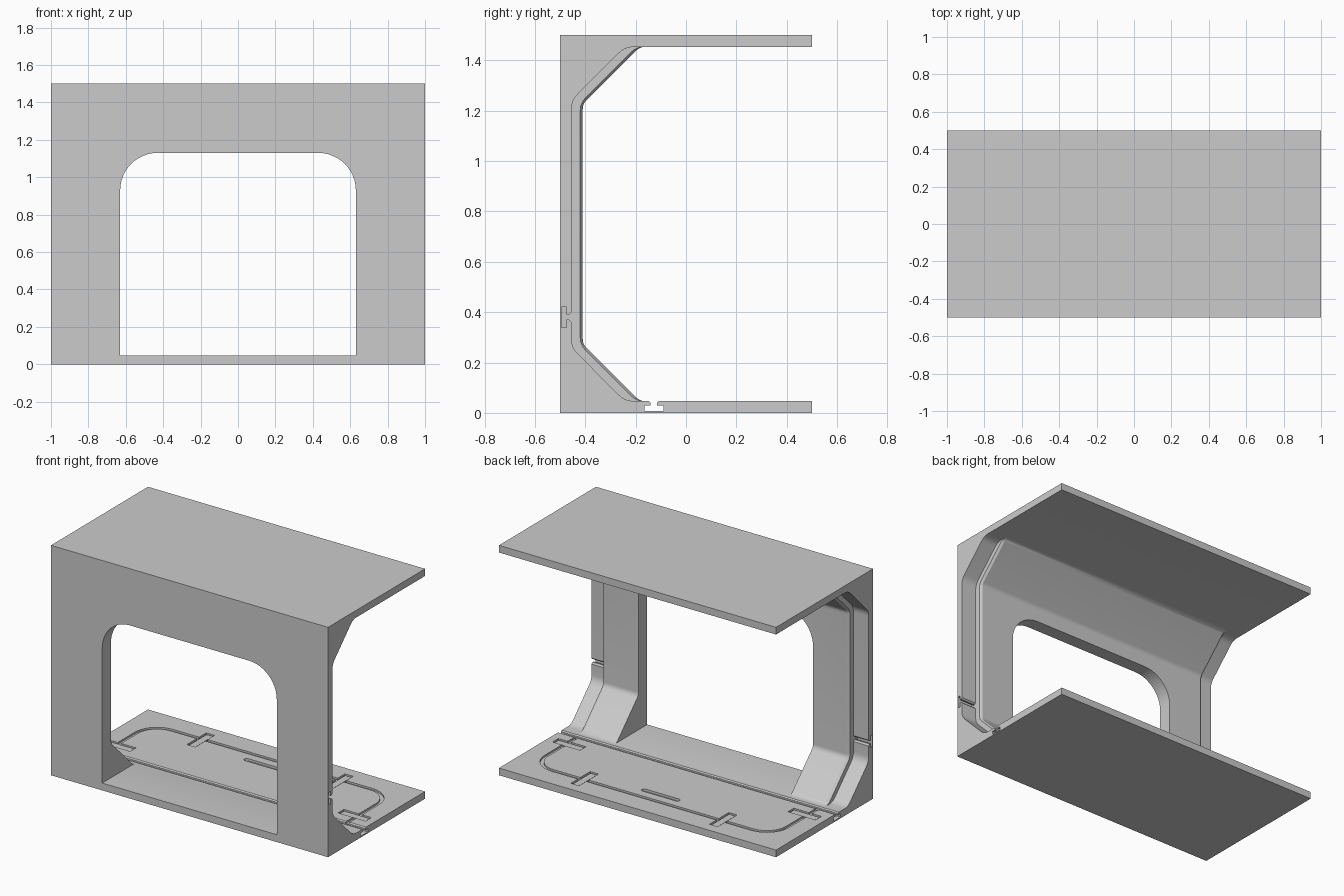
import bpy, bmesh
from math import sin, cos, pi
from mathutils import Vector

if "Cube" in bpy.data.objects:
    bpy.data.objects.remove(bpy.data.objects["Cube"])

FLOOR, HEIGHT = 0.047, 1.5


def make_object(name, bm):
    bmesh.ops.recalc_face_normals(bm, faces=bm.faces)
    mesh = bpy.data.meshes.new(name)
    bm.to_mesh(mesh)
    bm.free()
    ob = bpy.data.objects.new(name, mesh)
    bpy.context.collection.objects.link(ob)
    return ob


def loft(name, sections):
    """Skin equal-length rings of 3D points and cap both ends."""
    bm = bmesh.new()
    rings = [[bm.verts.new(p) for p in s] for s in sections]
    n = len(rings[0])
    for r, s in zip(rings, rings[1:]):
        for i in range(n):
            j = (i + 1) % n
            bm.faces.new((r[i], r[j], s[j], s[i]))
    bm.faces.new(rings[0])
    bm.faces.new(rings[-1])
    return make_object(name, bm)


def prism(name, pts, axis, a, b):
    place = {'x': lambda p, t: (t, p[0], p[1]),
             'y': lambda p, t: (p[0], t, p[1]),
             'z': lambda p, t: (p[0], p[1], t)}[axis]
    return loft(name, [[place(p, t) for p in pts] for t in (a, b)])


def arc(cx, cy, r, a0, a1, n=12):
    return [(cx + r * cos(a0 + (a1 - a0) * i / n),
             cy + r * sin(a0 + (a1 - a0) * i / n)) for i in range(n + 1)]


def fillet(prev, corner, nxt, t, n=6):
    """Rounded corner as a quadratic blend with tangent length t."""
    c = Vector(corner)
    p = c + (Vector(prev) - c).normalized() * t
    q = c + (Vector(nxt) - c).normalized() * t
    return [tuple(p * (1 - u) ** 2 + c * 2 * u * (1 - u) + q * u * u)
            for u in (i / n for i in range(n + 1))]


def rect(x0, x1, y0, y1):
    return [(x0, y0), (x1, y0), (x1, y1), (x0, y1)]


def section(x, wall, diag, t):
    """C-shaped cross-section; diag is y+z along the lower slope."""
    foot, knee = (diag - FLOOR, FLOOR), (wall, diag - wall)
    low = (fillet((0, FLOOR), foot, knee, t)
           + fillet(foot, knee, (wall, 0.75), t))
    high = [(y, HEIGHT - z) for y, z in reversed(low)]
    # T-slot running the whole length of the floor
    slot = [(-0.108, FLOOR), (-0.115, 0.04), (-0.115, 0.03), (-0.09, 0.03),
            (-0.09, 0.008), (-0.165, 0.008), (-0.165, 0.03), (-0.14, 0.03),
            (-0.14, 0.04), (-0.147, FLOOR)]
    pts = ([(-0.5, 0), (0.5, 0), (0.5, FLOOR)] + slot + low + high
           + [(0.5, HEIGHT - FLOOR), (0.5, HEIGHT), (-0.5, HEIGHT)])
    return [(x, y, z) for y, z in pts]


# Corridor shell: thin end bands, thicker bevelled middle
outer, step, inner = (-0.455, -0.195, 0.035), (-0.42, -0.15, 0.03), (-0.41, -0.136, 0.02)
stations = [(1.0, outer), (0.89, outer), (0.89, step), (0.875, inner)]
stations += [(-x, p) for x, p in reversed(stations)]
shell = loft("corridor_shell", [section(x, *p) for x, p in stations])

cutters = []

# Doorway with rounded top corners
door = ([(-0.63, FLOOR + 0.001), (0.63, FLOOR + 0.001)]
        + arc(0.43, 0.93, 0.2, 0, pi / 2) + arc(-0.43, 0.93, 0.2, pi / 2, pi))
cutters.append(prism("doorway_cutter", door, 'y', -0.6, -0.12))

# T-slots in the wall ends
t_slot = [(-0.495, 0.34), (-0.474, 0.34), (-0.474, 0.37), (-0.464, 0.37),
          (-0.454, 0.36), (-0.43, 0.36), (-0.43, 0.40), (-0.454, 0.40),
          (-0.464, 0.39), (-0.474, 0.39), (-0.474, 0.42), (-0.495, 0.42)]
for s in (1, -1):
    cutters.append(prism("wall_slot_cutter", t_slot, 'x', s * 0.892, s * 1.05))


# Hatch seam: a U-shaped groove meeting the floor slot
def u_path(off):
    cx, cy, r = 0.72, 0.195, 0.15 + off
    return ([(cx + r, -0.117)] + arc(cx, cy, r, 0, pi / 2)
            + arc(-cx, cy, r, pi / 2, pi) + [(-cx - r, -0.117)])


cutters.append(prism("hatch_groove_cutter", u_path(0.012) + u_path(-0.012)[::-1],
                     'z', FLOOR - 0.012, 0.1))

# Handle recess
handle = (arc(0.12, 0.26, 0.016, -pi / 2, pi / 2)
          + arc(-0.12, 0.26, 0.016, pi / 2, 3 * pi / 2))
cutters.append(prism("handle_cutter", handle, 'z', FLOOR - 0.015, 0.1))

# Latch pockets, two on the long side and one on each short side
latches = []
for s in (1, -1):
    for cx, cy, hx, hy in ((0.5 * s, 0.33, 0.03, 0.1), (0.85 * s, -0.01, 0.1, 0.03)):
        cutters.append(prism("latch_cutter", rect(cx - hx, cx + hx, cy - hy, cy + hy),
                             'z', FLOOR - 0.016, 0.1))
        latches.append((cx, cy, hx - 0.008, hy - 0.008))

# Cut everything out of the shell
bpy.context.view_layer.objects.active = shell
for c in cutters:
    c.hide_render = True
    mod = shell.modifiers.new("cut", 'BOOLEAN')
    mod.operation, mod.solver, mod.object = 'DIFFERENCE', 'EXACT', c
    bpy.ops.object.modifier_apply(modifier=mod.name)
for c in cutters:
    bpy.data.objects.remove(c)

# Latch bars lying in the pockets
for cx, cy, hx, hy in latches:
    prism("hatch_latch", rect(cx - hx, cx + hx, cy - hy, cy + hy),
          'z', FLOOR - 0.018, FLOOR - 0.006)

# Smooth the rounded corners, keep hard edges
bpy.ops.object.select_all(action='DESELECT')
shell.select_set(True)
bpy.context.view_layer.objects.active = shell
bpy.ops.object.shade_smooth_by_angle(angle=pi / 6)
